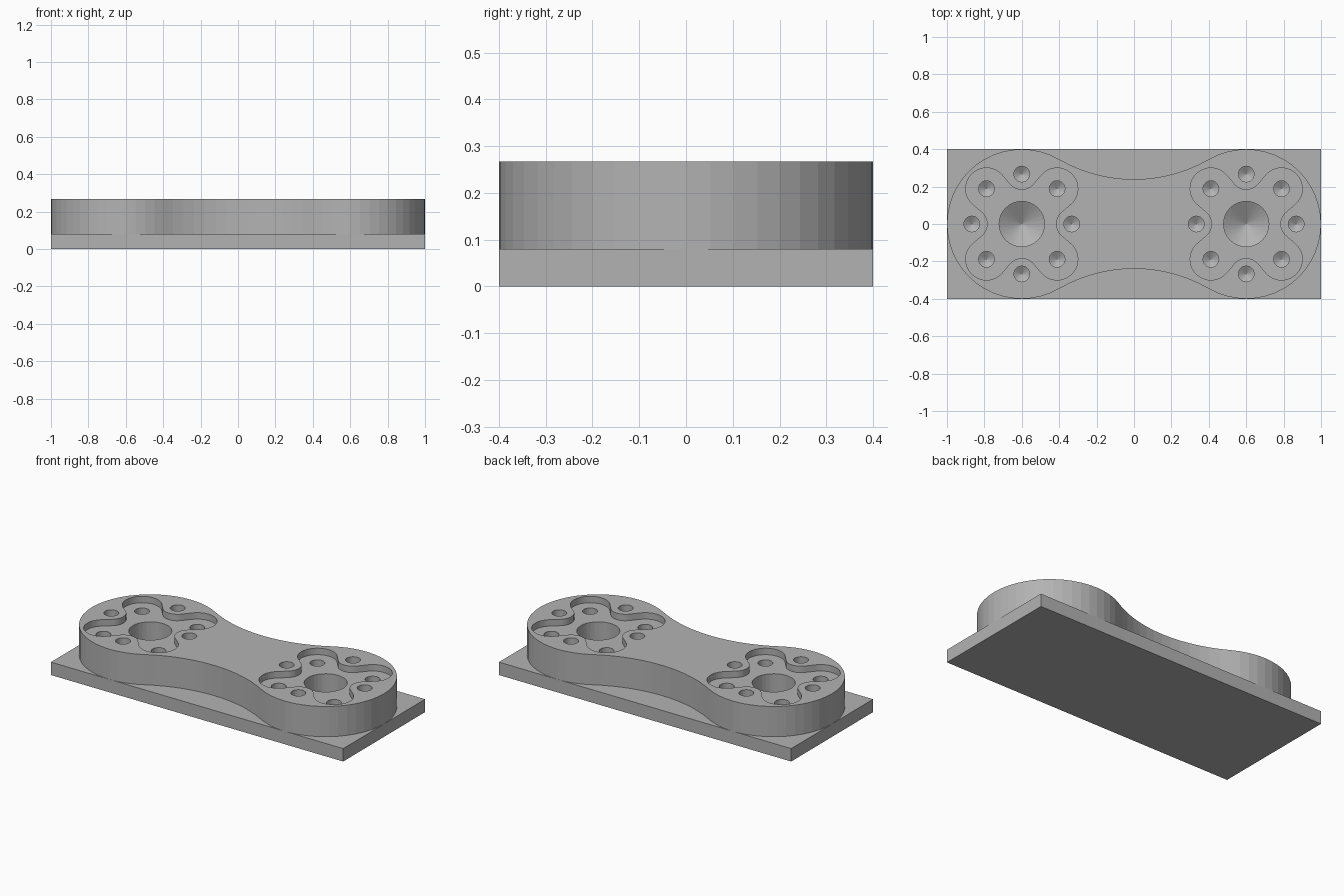
import bpy, bmesh, math
from math import sin, cos, pi, atan2, acos
from mathutils import Vector

if "Cube" in bpy.data.objects:
    bpy.data.objects.remove(bpy.data.objects["Cube"], do_unlink=True)

# Main dimensions
PLATE_TOP, TOP, POCKET_FLOOR = 0.08, 0.267, 0.227
HUB_X, HUB_R, NECK_R = 0.6, 0.3999, 0.8
BOLT_RING, LOBE_R, BOSS_R = 0.267, 0.111, 0.084
BORE_R, BOLT_R = 0.121, 0.042
DRILL_SLOPE = 0.6

steel = bpy.data.materials.new("grey metal")
steel.use_nodes = True
steel.diffuse_color = (0.45, 0.45, 0.45, 1)
steel.node_tree.nodes["Principled BSDF"].inputs["Base Color"].default_value = steel.diffuse_color


def arc(center, r, a0, a1, n):
    return [Vector((center[0] + r * cos(a0 + (a1 - a0) * i / n),
                    center[1] + r * sin(a0 + (a1 - a0) * i / n))) for i in range(n + 1)]


def clean(points):
    return [p for i, p in enumerate(points) if (p - points[i - 1]).length > 1e-4]


def add_prism(bm, points, z0, z1):
    low = [bm.verts.new((p.x, p.y, z0)) for p in points]
    high = [bm.verts.new((p.x, p.y, z1)) for p in points]
    bm.faces.new(low[::-1])
    bm.faces.new(high)
    for i in range(len(points)):
        bm.faces.new((low[i - 1], low[i], high[i], high[i - 1]))


def add_drill(bm, x, y, r, n):
    # Straight bore ending in a conical drill tip
    ring = arc((x, y), r, 0, 2 * pi, n)[:-1]
    low = [bm.verts.new((p.x, p.y, PLATE_TOP)) for p in ring]
    high = [bm.verts.new((p.x, p.y, TOP + 0.1)) for p in ring]
    tip = bm.verts.new((x, y, PLATE_TOP - r * DRILL_SLOPE))
    bm.faces.new(high)
    for i in range(n):
        bm.faces.new((low[i - 1], low[i], high[i], high[i - 1]))
        bm.faces.new((low[i], low[i - 1], tip))


def make(name, bm):
    bmesh.ops.recalc_face_normals(bm, faces=bm.faces)
    mesh = bpy.data.meshes.new(name)
    bm.to_mesh(mesh)
    bm.free()
    mesh.materials.append(steel)
    obj = bpy.data.objects.new(name, mesh)
    bpy.context.collection.objects.link(obj)
    return obj


def combine(target, tool, operation):
    mod = target.modifiers.new(operation, 'BOOLEAN')
    mod.operation, mod.solver, mod.object = operation, 'EXACT', tool
    tool.hide_render = True
    bpy.context.view_layer.objects.active = target
    bpy.ops.object.modifier_apply(modifier=mod.name)
    bpy.data.objects.remove(tool, do_unlink=True)


# Rectangular base plate
bm = bmesh.new()
add_prism(bm, [Vector(p) for p in ((-1, -0.4), (1, -0.4), (1, 0.4), (-1, 0.4))], 0, PLATE_TOP)
link_plate = make("link_plate", bm)

# Two-hub link body: round ends joined by a waisted neck
neck_y = math.sqrt((HUB_R + NECK_R) ** 2 - HUB_X ** 2)
a = atan2(neck_y, HUB_X)
outline = (arc((HUB_X, 0), HUB_R, a - pi, pi - a, 32)
           + arc((0, neck_y), NECK_R, -a, a - pi, 14)
           + arc((-HUB_X, 0), HUB_R, a, 2 * pi - a, 32)
           + arc((0, -neck_y), NECK_R, pi - a, a, 14))
bm = bmesh.new()
add_prism(bm, clean(outline), PLATE_TOP / 2, TOP)
combine(link_plate, make("link_body", bm), 'UNION')

# Four-lobed pockets: lobes round the diagonal holes, bosses round the others
lobe = []
spacing = 2 * BOLT_RING * sin(pi / 8)
tilt = acos((LOBE_R + BOSS_R) / spacing)
for k in range(4):
    mid = pi / 4 + k * pi / 2
    c = (BOLT_RING * cos(mid), BOLT_RING * sin(mid))
    boss = mid + pi / 4
    b = (BOLT_RING * cos(boss), BOLT_RING * sin(boss))
    reach = mid + 5 * pi / 8 - tilt - mid
    lobe += arc(c, LOBE_R, mid - reach, mid + reach, 20)
    swing = mid + reach + pi
    lobe += arc(b, BOSS_R, swing, 2 * (boss + pi) - swing, 14)
bm = bmesh.new()
for side in (-1, 1):
    add_prism(bm, clean([p + Vector((side * HUB_X, 0)) for p in lobe]), POCKET_FLOOR, TOP + 0.1)
combine(link_plate, make("pocket_cutter", bm), 'DIFFERENCE')

# Central bores and rings of eight bolt holes
bm = bmesh.new()
for side in (-1, 1):
    add_drill(bm, side * HUB_X, 0, BORE_R, 32)
    for k in range(8):
        t = k * pi / 4
        add_drill(bm, side * HUB_X + BOLT_RING * cos(t), BOLT_RING * sin(t), BOLT_R, 24)
combine(link_plate, make("hole_cutter", bm), 'DIFFERENCE')
